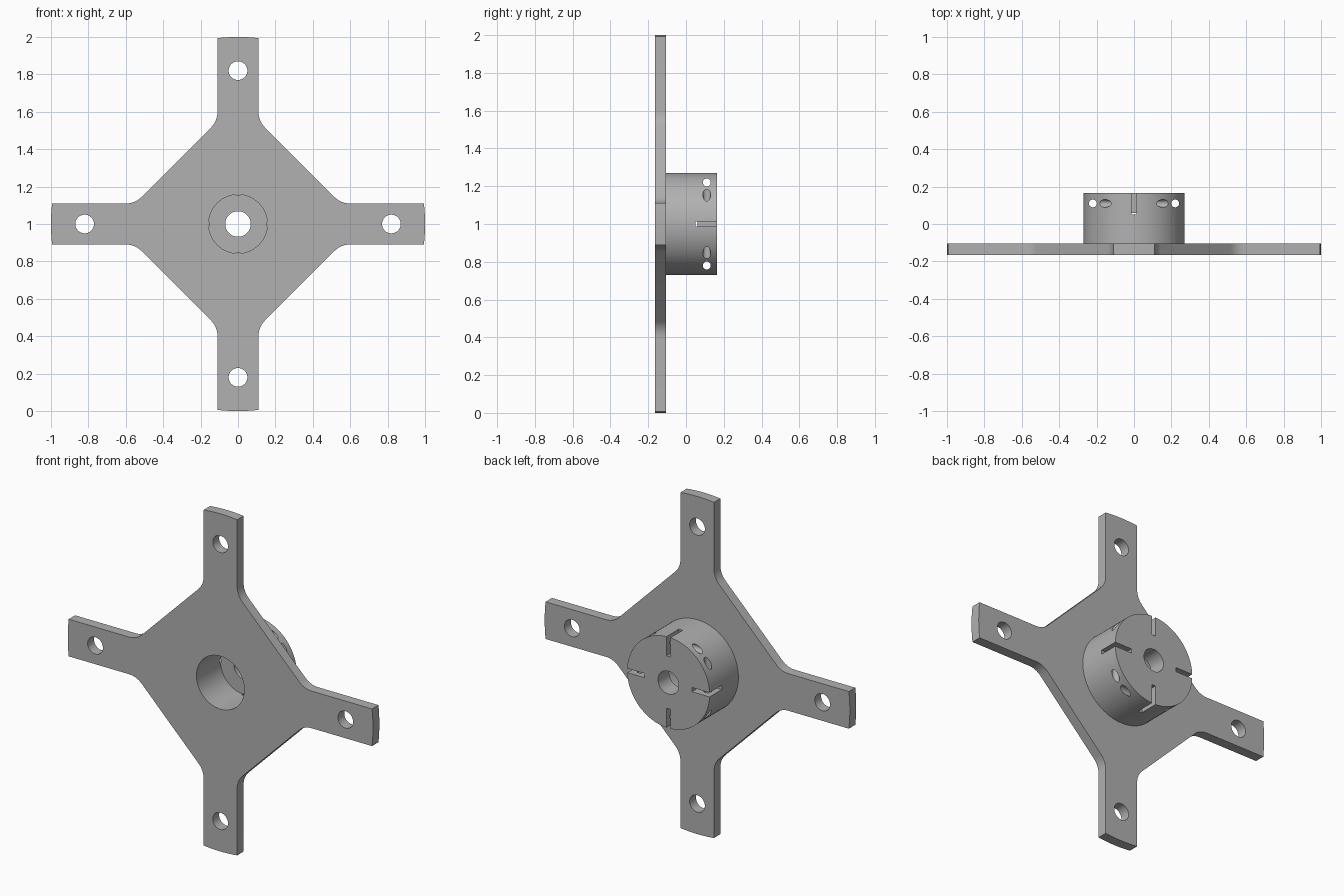
import bpy, bmesh, math
from math import sin, cos, radians
from mathutils import Vector, Matrix

cube = bpy.data.objects.get("Cube")
if cube:
    bpy.data.objects.remove(cube, do_unlink=True)

# Dimensions
CENTRE = Vector((0, 0, 1))
FRONT, SEAM, BACK = -0.165, -0.105, 0.165
ARM_HALF, TIP_R = 0.11, 1.0
CORNER, FILLET_R = 0.55, 0.115
HUB_R, BORE_R, SHAFT_R, BORE_END = 0.27, 0.157, 0.068, 0.06
PIN_Y, PIN_OFFSET, PIN_R = 0.11, 0.22, 0.021

grey = bpy.data.materials.new("machined grey")
grey.use_nodes = True
colour = (0.44, 0.44, 0.44, 1)
grey.diffuse_color = colour
grey.node_tree.nodes["Principled BSDF"].inputs["Base Color"].default_value = colour


def make_object(name, bm):
    bmesh.ops.recalc_face_normals(bm, faces=bm.faces)
    mesh = bpy.data.meshes.new(name)
    bm.to_mesh(mesh)
    bm.free()
    mesh.materials.append(grey)
    obj = bpy.data.objects.new(name, mesh)
    bpy.context.collection.objects.link(obj)
    return obj


def cylinder(name, centre, radius, length, axis="Y", segments=48):
    bm = bmesh.new()
    turn = {"X": Matrix.Rotation(radians(90), 4, "Y"),
            "Y": Matrix.Rotation(radians(90), 4, "X"),
            "Z": Matrix.Identity(4)}[axis]
    bmesh.ops.create_cone(bm, cap_ends=True, segments=segments, radius1=radius,
                          radius2=radius, depth=length,
                          matrix=Matrix.Translation(centre) @ turn)
    return make_object(name, bm)


def box(name, centre, size):
    bm = bmesh.new()
    bmesh.ops.create_cube(bm, size=1, matrix=Matrix.Translation(centre)
                          @ Matrix.Diagonal((*size, 1)))
    return make_object(name, bm)


def cut(target, cutter):
    cutter.hide_render = True
    mod = target.modifiers.new("cut", "BOOLEAN")
    mod.operation = "DIFFERENCE"
    mod.solver = "EXACT"
    mod.object = cutter
    bpy.context.view_layer.objects.active = target
    bpy.ops.object.modifier_apply(modifier=mod.name)
    bpy.data.objects.remove(cutter, do_unlink=True)


def at(radius, angle, y):
    return CENTRE + Vector((radius * cos(angle), y, radius * sin(angle)))


# Cross plate outline: one quarter holds an arm tip, a filleted corner pair
quarter = []
tip = math.asin(ARM_HALF / TIP_R)
for i in range(9):
    a = -tip + 2 * tip * i / 8
    quarter.append((TIP_R * cos(a), TIP_R * sin(a)))
tangent = FILLET_R * math.tan(radians(22.5))
fillet = []
for i in range(9):
    a = radians(270 - 45 * i / 8)
    fillet.append((CORNER + tangent + FILLET_R * cos(a),
                   ARM_HALF + FILLET_R + FILLET_R * sin(a)))
quarter += fillet + [(v, u) for u, v in reversed(fillet)]

bm = bmesh.new()
verts = []
for k in range(4):
    turn = Matrix.Rotation(k * math.pi / 2, 2)
    for point in quarter:
        u, v = turn @ Vector(point)
        verts.append(bm.verts.new(CENTRE + Vector((u, FRONT, v))))
face = bm.faces.new(verts)
extruded = bmesh.ops.extrude_face_region(bm, geom=[face])["geom"]
bmesh.ops.translate(bm, vec=(0, SEAM - FRONT, 0),
                    verts=[g for g in extruded if isinstance(g, bmesh.types.BMVert)])
plate = make_object("cross_plate", bm)

# Hub on the back of the plate
hub = cylinder("hub", CENTRE + Vector((0, (SEAM + BACK) / 2, 0)),
               HUB_R, BACK - SEAM, segments=96)

# Wide bore through the plate and into the hub, narrow shaft hole beyond
for part in (plate, hub):
    start = FRONT - 0.1
    cut(part, cylinder("bore_cutter", CENTRE + Vector((0, (start + BORE_END) / 2, 0)),
                       BORE_R, BORE_END - start, segments=64))
cut(hub, cylinder("shaft_cutter", CENTRE + Vector((0, BACK, 0)), SHAFT_R, 0.4))

for k in range(4):
    angle = k * math.pi / 2
    # Mounting hole near each arm tip
    cut(plate, cylinder("arm_hole_cutter", at(0.82, angle, FRONT), 0.05, 0.4))
    # Radial slot in the hub end
    size = (0.16, 0.23, 0.025) if k % 2 == 0 else (0.025, 0.23, 0.16)
    cut(hub, box("slot_cutter", at(0.235, angle, BACK), size))

# Cross-drilled pin holes on either side of the shaft
for side in (-1, 1):
    offset = side * PIN_OFFSET
    cut(hub, cylinder("pin_cutter", CENTRE + Vector((0, PIN_Y, offset)), PIN_R, 1, "X", 24))
    cut(hub, cylinder("pin_cutter", CENTRE + Vector((offset, PIN_Y, 0)), PIN_R, 1, "Z", 24))

# Smooth the curved walls, keep machined edges sharp
for part in (plate, hub):
    bpy.ops.object.select_all(action="DESELECT")
    part.select_set(True)
    bpy.context.view_layer.objects.active = part
    bpy.ops.object.shade_smooth_by_angle(angle=radians(30))
